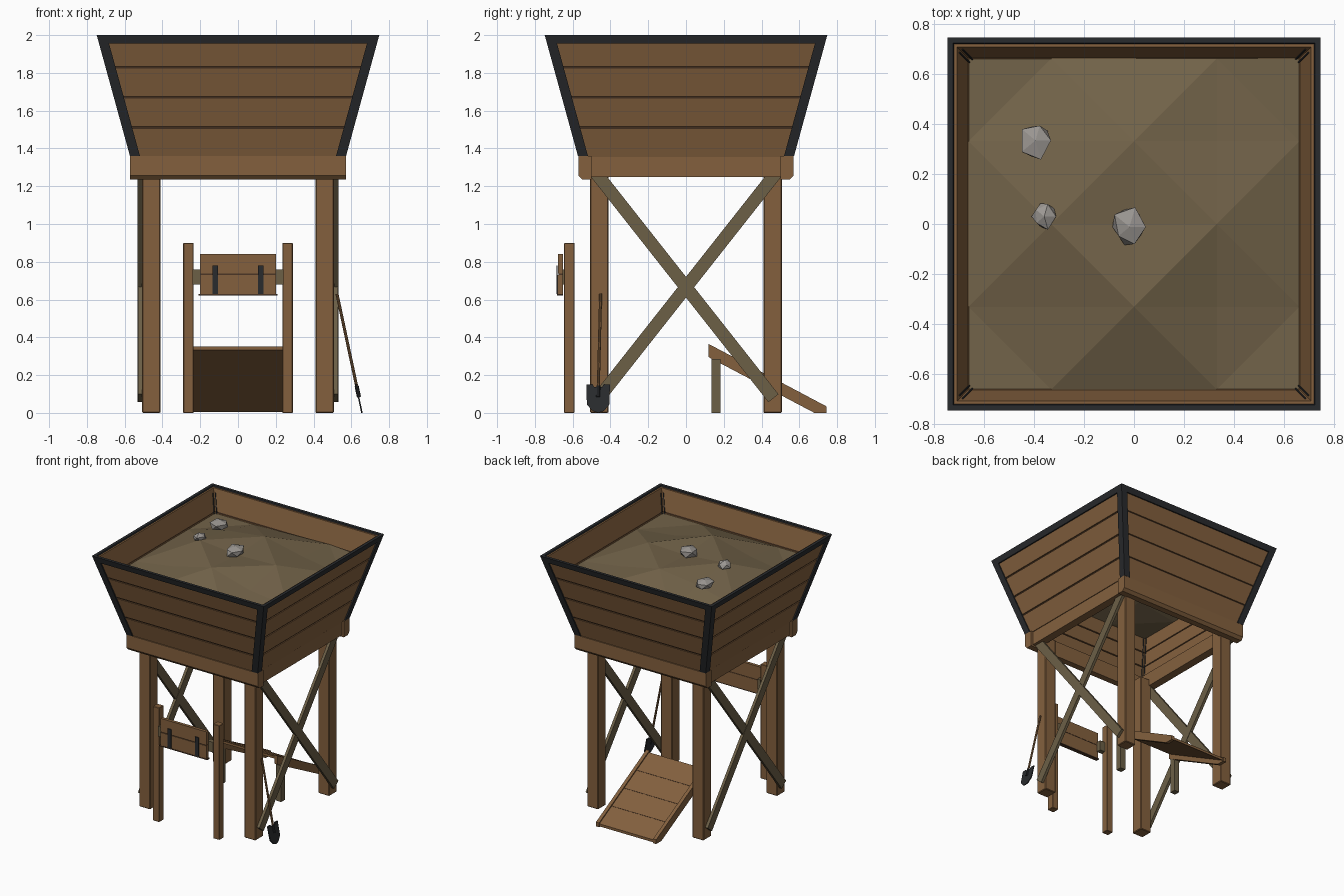
import bpy, bmesh, math, random
from mathutils import Vector, Matrix

random.seed(4)
if "Cube" in bpy.data.objects:
    bpy.data.objects.remove(bpy.data.objects["Cube"])


def material(name, *rgb):
    m = bpy.data.materials.new(name)
    m.use_nodes = True
    m.diffuse_color = (*rgb, 1)
    m.node_tree.nodes["Principled BSDF"].inputs["Base Color"].default_value = (*rgb, 1)
    return m


WOOD = material("warm wood", 0.23, 0.118, 0.048)
DARK = material("dark wood", 0.07, 0.036, 0.018)
OLD = material("weathered wood", 0.15, 0.115, 0.062)
IRON = material("black iron", 0.022, 0.024, 0.027)
DIRT = material("packed dirt", 0.17, 0.125, 0.067)
STONE = material("grey stone", 0.33, 0.31, 0.29)


def finish(name, bm, mat, bevel=0):
    bmesh.ops.recalc_face_normals(bm, faces=bm.faces)
    me = bpy.data.meshes.new(name)
    bm.to_mesh(me)
    bm.free()
    me.materials.append(mat)
    ob = bpy.data.objects.new(name, me)
    bpy.context.collection.objects.link(ob)
    if bevel:
        mod = ob.modifiers.new("chamfer", 'BEVEL')
        mod.width, mod.segments = bevel, 1
    return ob


def box(name, x, y, z, mat, bevel=0):
    bm = bmesh.new()
    lo, hi = Vector((x[0], y[0], z[0])), Vector((x[1], y[1], z[1]))
    bmesh.ops.create_cube(bm, size=1, matrix=Matrix.Translation((lo + hi) / 2)
                          @ Matrix.Diagonal((*(hi - lo), 1)))
    return finish(name, bm, mat, bevel)


def loft(name, rings, mat, closed=False):
    """Bridge point rings; cap the ends, or join last to first."""
    bm = bmesh.new()
    vs = [[bm.verts.new(p) for p in r] for r in rings]
    n = len(vs[0])
    for a, b in zip(vs, vs[1:] + (vs[:1] if closed else [])):
        for i in range(n):
            bm.faces.new((a[i], a[(i + 1) % n], b[(i + 1) % n], b[i]))
    if not closed:
        bm.faces.new(vs[0])
        bm.faces.new(vs[-1])
    return finish(name, bm, mat)


def side_profile(name, pts, x0, x1, mat):
    return loft(name, [[(x, y, z) for y, z in pts] for x in (x0, x1)], mat)


def half(z):
    """Outer half width of the flared hopper."""
    return 0.572 + 0.275 * (z - 1.36)


def square(h, z):
    return [(-h, -h, z), (h, -h, z), (h, h, z), (-h, h, z)]


def hopper_ring(name, z0, z1, out, inn, mat):
    loft(name, [square(half(z0) - out, z0), square(half(z1) - out, z1),
                square(half(z1) - inn, z1), square(half(z0) - inn, z0)], mat, True)


# Hopper walls, seam lining and iron rim
for i in range(4):
    z = 1.355 + 0.16 * i
    hopper_ring(f"hopper_planks_{i + 1}", z, z + (0.149 if i < 3 else 0.155), 0.01, 0.036, WOOD)
hopper_ring("hopper_seams", 1.36, 1.98, 0.018, 0.03, DARK)
hopper_ring("hopper_rim", 1.955, 2.0, 0, 0.023, IRON)

# Iron corner angles, with lips that show inside the hopper
angle = [(0, 0), (-.053, 0), (-.053, -.04), (-.047, -.04), (-.047, -.02), (-.02, -.02),
         (-.02, -.047), (-.04, -.047), (-.04, -.053), (0, -.053)]
for sx in (-1, 1):
    for sy in (-1, 1):
        loft("corner_angle", [[(sx * (half(z) + a), sy * (half(z) + b), z) for a, b in angle]
                              for z in (1.36, 1.96)], IRON)
        # Legs
        xs, ys = sorted((sx * .41, sx * .507)), sorted((sy * .41, sy * .507))
        box("leg", xs, ys, (0, 1.3), WOOD, 0.005)

# Heaped dirt, in two ridges with a dip between them
heights = ((1.82, 1.82, 1.82, 1.82, 1.82),
           (1.82, 1.87, 1.95, 1.86, 1.82),
           (1.82, 1.95, 1.92, 1.93, 1.82),
           (1.82, 1.90, 1.94, 1.87, 1.82),
           (1.82, 1.82, 1.83, 1.84, 1.82))
bm = bmesh.new()
grid = [[bm.verts.new((0.332 * (i - 2), 0.332 * (j - 2), z)) for i, z in enumerate(row)]
        for j, row in enumerate(heights)]
for j in range(4):
    for i in range(4):
        a, b, c, d = grid[j][i], grid[j][i + 1], grid[j + 1][i + 1], grid[j + 1][i]
        for t in ((a, b, c), (a, c, d)) if (i + j) % 2 else ((a, b, d), (b, c, d)):
            bm.faces.new(t)
finish("dirt_heap", bm, DIRT)

# Stones on the dirt
for x, y, z, r in ((-.395, .335, 1.925, .084), (-.36, .03, 1.955, .06), (-.018, -.012, 1.95, .088)):
    bm = bmesh.new()
    bmesh.ops.create_icosphere(bm, subdivisions=1, radius=r)
    for v in bm.verts:
        v.co *= random.uniform(0.75, 1.1)
        v.co = Vector((x + v.co.x * 0.88, y + v.co.y, min(z + v.co.z * 0.55, 1.995)))
    finish("stone", bm, STONE)

# Top beams
for s in (-1, 1):
    profile = [(s * y, z) for y, z in ((.5, 1.36), (.57, 1.36), (.57, 1.257), (.55, 1.235), (.5, 1.235))]
    side_profile("cross_beam", profile, -.572, .572, WOOD)
    box("side_beam", sorted((s * .49, s * .555)), (-.505, .505), (1.248, 1.36), WOOD)

# Crossed braces on both sides
for s in (-1, 1):
    for t in (-1, 1):
        a, b = Vector((0, -t * .463, .078)), Vector((0, t * .475, 1.268))
        d = (b - a).normalized()
        n = Vector((0, -d.z, d.y)) * 0.034
        pts = [a + n, a - n, b - n, b + n]
        inner = .507 if t > 0 else .51
        side_profile("brace", [(p.y, p.z) for p in pts], s * inner, s * (inner + .022), OLD)

# Notice board between two posts
for s in (-1, 1):
    box("board_post", sorted((s * .235, s * .29)), (-.645, -.59), (0, .9), WOOD, 0.003)
    box("board_bracket", sorted((s * .19, s * .24)), (-.654, -.615), (.68, .76), OLD)
    box("board_strap", (s * .12 - .015, s * .12 + .015), (-.686, -.679), (.63, .78), IRON)
box("board_upper_plank", (-.2, .2), (-.677, -.652), (.738, .84), WOOD)
box("board_lower_plank", (-.2, .2), (-.68, -.652), (.63, .731), WOOD)
box("board_gap", (-.199, .199), (-.675, -.654), (.725, .745), DARK)
box("board_lip", (-.21, .21), (-.682, -.652), (.622, .63), DARK)


def ramp_z(y, drop=0.0):
    return max(0, 0.365 - 0.53 * (y - 0.12) - drop)


# Ramp at the back: rails, legs, a thin deck and narrow seams across it
for s in (-1, 1):
    rail = [(.12, .295), (.12, .365), (.745, ramp_z(.745)), (.745, 0), (.68, 0)]
    side_profile("ramp_rail", rail, s * .235, s * .262, WOOD)
    box("ramp_leg", sorted((s * .237, s * .282)), (.135, .182), (0, .285), OLD)


def ramp_strip(name, y0, y1, top, bottom, mat):
    side_profile(name, [(y0, ramp_z(y0, bottom)), (y0, ramp_z(y0, top)),
                        (y1, ramp_z(y1, top)), (y1, ramp_z(y1, bottom))], -.236, .236, mat)


ramp_strip("ramp_deck", .125, .742, .01, .03, WOOD)
for i in range(1, 4):
    y = .123 + .155 * i
    ramp_strip("ramp_seam", y - .002, y + .002, .009, .02, DARK)

# Shovel leaning on the front left leg
top, foot = Vector((.524, -.452, .63)), Vector((.637, -.465, .1))
axis = top - foot


def rod(name, a, b, r, mat):
    bm = bmesh.new()
    m = Matrix.Translation((a + b) / 2) @ (b - a).to_track_quat('Z', 'Y').to_matrix().to_4x4()
    bmesh.ops.create_cone(bm, cap_ends=True, segments=8, radius1=r, radius2=r,
                          depth=(b - a).length, matrix=m)
    finish(name, bm, mat)


rod("shovel_handle", foot, top, .008, WOOD)
rod("shovel_socket", foot - axis * .03, foot + axis * .08, .011, IRON)
edge = [(0, 0), (.03, .01), (.06, .045), (.062, .15), (.03, .152), (.022, .138)]
outline = edge + [(-y, z) for y, z in reversed(edge[1:])]
loft("shovel_blade", [[(.657 - .21 * z + k, -.465 + y, z) for y, z in outline]
                      for k in (-.005, .003)], IRON)
